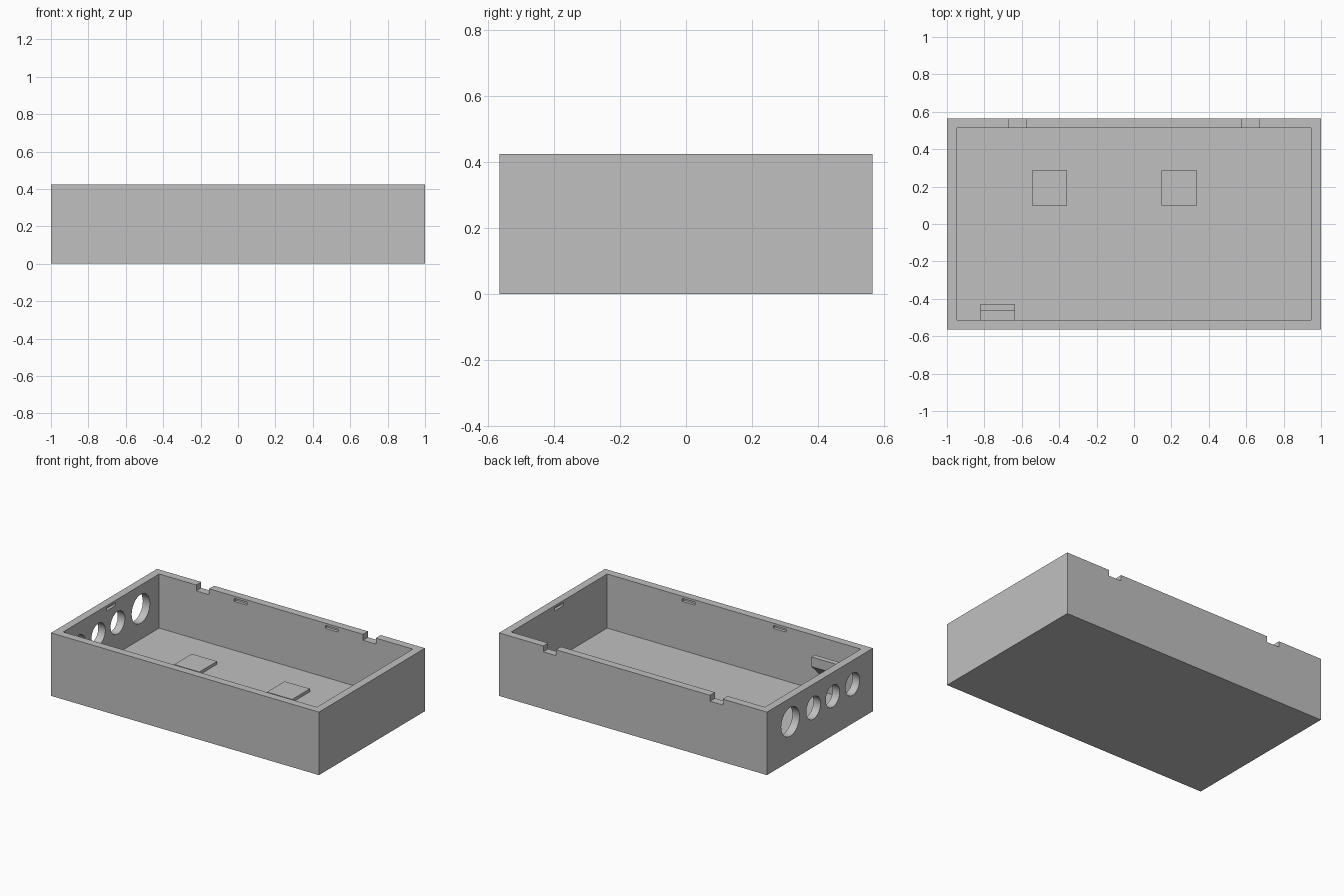
import bpy, bmesh, math
from mathutils import Matrix, Vector

if "Cube" in bpy.data.objects:
    bpy.data.objects.remove(bpy.data.objects["Cube"])

L, W, H = 1.0, 0.565, 0.425       # half length, half width, height
IX, IY, FLOOR = 0.947, 0.512, 0.06  # inner half sizes and floor level

grey = bpy.data.materials.new("plain grey")
grey.diffuse_color = (0.53, 0.53, 0.53, 1)
grey.use_nodes = True
grey.node_tree.nodes["Principled BSDF"].inputs["Base Color"].default_value = grey.diffuse_color


def add_box(bm, x0, x1, y0, y1, z0, z1):
    size = Matrix.Diagonal((x1 - x0, y1 - y0, z1 - z0, 1))
    mid = Matrix.Translation(((x0 + x1) / 2, (y0 + y1) / 2, (z0 + z1) / 2))
    bmesh.ops.create_cube(bm, size=1, matrix=mid @ size)


def finish(name, bm):
    bmesh.ops.recalc_face_normals(bm, faces=bm.faces)
    me = bpy.data.meshes.new(name)
    bm.to_mesh(me)
    bm.free()
    me.materials.append(grey)
    ob = bpy.data.objects.new(name, me)
    bpy.context.collection.objects.link(ob)
    return ob


def cut(target, cutter):
    cutter.hide_render = True
    mod = target.modifiers.new("cut", 'BOOLEAN')
    mod.operation, mod.solver, mod.object = 'DIFFERENCE', 'EXACT', cutter
    bpy.context.view_layer.objects.active = target
    bpy.ops.object.modifier_apply(modifier=mod.name)
    bpy.data.objects.remove(cutter)


# Open-topped case
bm = bmesh.new()
add_box(bm, -L, L, -W, W, 0, H)
case = finish("case", bm)
bm = bmesh.new()
add_box(bm, -IX, IX, -IY, IY, FLOOR, H + 0.1)
cut(case, finish("cavity_cutter", bm))

# Rim notches, lid catch slots and round ports
bm = bmesh.new()
for s in (-1, 1):
    a, b = sorted((s * 0.575, s * 0.67))
    add_box(bm, a, b, IY - 0.03, W + 0.03, H - 0.04, H + 0.05)
    x0, x1 = sorted((s * (IX - 0.02), s * (IX + 0.02)))
    add_box(bm, x0, x1, -0.047, 0.047, 0.39, 0.41)
    y0, y1 = sorted((s * (IY - 0.02), s * (IY + 0.02)))
    for cx in (-0.34, 0.34):
        add_box(bm, cx - 0.047, cx + 0.047, y0, y1, 0.39, 0.41)
for y, r in ((0.316, 0.097), (0.07, 0.076), (-0.136, 0.074), (-0.348, 0.075)):
    bmesh.ops.create_cone(bm, cap_ends=True, segments=48, radius1=r, radius2=r, depth=0.2,
                          matrix=Matrix.Translation((-0.97, y, 0.265)) @ Matrix.Rotation(math.pi / 2, 4, 'Y'))
cut(case, finish("opening_cutter", bm))

bpy.ops.object.select_all(action='DESELECT')
case.select_set(True)
bpy.context.view_layer.objects.active = case
bpy.ops.object.shade_smooth_by_angle(angle=math.radians(30))

# Low square pads on the floor
for name, x in (("left_floor_pad", -0.545), ("right_floor_pad", 0.148)):
    bm = bmesh.new()
    add_box(bm, x, x + 0.188, 0.098, 0.286, FLOOR - 0.01, 0.08)
    finish(name, bm)

# Hooked bracket on the inner front wall: sloped underside and upright lip
bm = bmesh.new()
profile = [(-IY - 0.005, 0.17), (-0.43, 0.255), (-0.43, 0.32),
           (-0.465, 0.32), (-0.465, 0.255), (-IY - 0.005, 0.255)]
face = bm.faces.new([bm.verts.new((-0.823, y, z)) for y, z in profile])
ext = bmesh.ops.extrude_face_region(bm, geom=[face])
bmesh.ops.translate(bm, vec=Vector((0.188, 0, 0)),
                    verts=[v for v in ext["geom"] if isinstance(v, bmesh.types.BMVert)])
finish("wall_bracket", bm)
